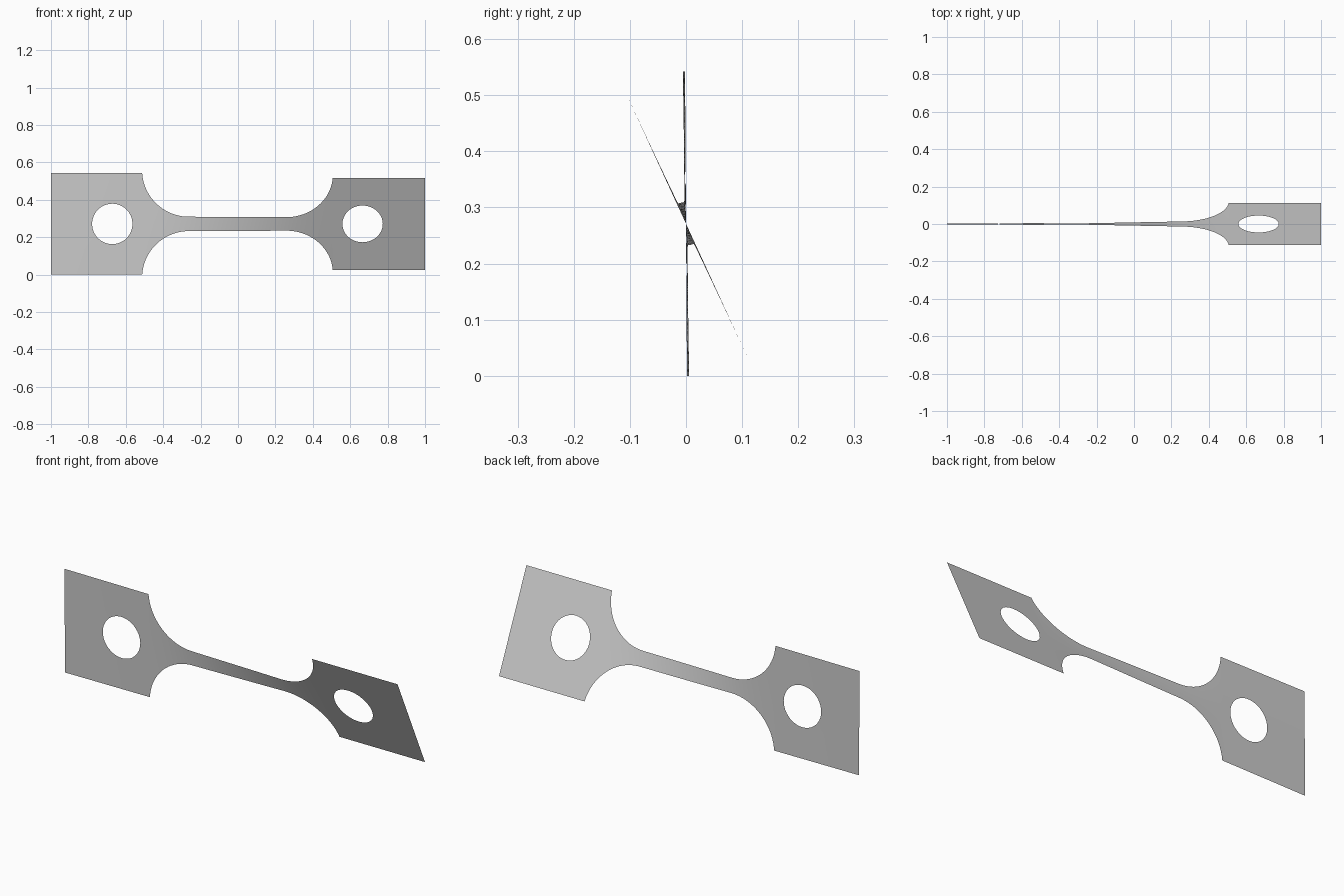
import bpy, bmesh, math

cube = bpy.data.objects.get("Cube")
if cube:
    bpy.data.objects.remove(cube)

MID_Z, HALF = 0.271, 0.271      # mid height and half width of the grips
NECK_X, NECK_HALF, FILLET = 0.26, 0.0385, 0.25
HOLE_X, HOLE_R = 0.669, 0.108
SHIFT = -0.003
ROWS, RINGS = 16, 5

steel = bpy.data.materials.new("plain grey")
steel.use_nodes = True
grey = (0.6, 0.6, 0.6, 1)
steel.diffuse_color = grey
steel.node_tree.nodes["Principled BSDF"].inputs["Base Color"].default_value = grey

# Outline of the waist: straight neck flaring through a round fillet at each end
end_angle = math.acos((NECK_HALF + FILLET - HALF) / FILLET)
flare = [(NECK_X + FILLET * math.sin(a), NECK_HALF + FILLET * (1 - math.cos(a)))
         for a in (end_angle * i / 20 for i in range(1, 21))]
neck = [(-NECK_X + 2 * NECK_X * i / 24, NECK_HALF) for i in range(25)]
waist = [(-x, h) for x, h in reversed(flare)] + neck + flare
inner_x = flare[-1][0]

# Twist grows faster where the strip is narrow
START, FULL = math.radians(1.2), math.radians(24.7)
travel = [0.0]
for (x0, h0), (x1, h1) in zip(waist, waist[1:]):
    travel.append(travel[-1] + (x1 - x0) * 2 / (h0 + h1))
twist = [START + (FULL - START) * t / travel[-1] for t in travel]


def twist_at(x):
    if x <= waist[0][0]:
        return START * (0.3 + 0.7 * (x + 1) / (1 - inner_x))
    for i in range(len(waist) - 1):
        x0, x1 = waist[i][0], waist[i + 1][0]
        if x <= x1:
            return twist[i] + (twist[i + 1] - twist[i]) * (x - x0) / (x1 - x0)
    return FULL


def add_sheet(bm, columns, closed):
    """Quads between neighbouring columns of flat (x, height) points."""
    verts = [[bm.verts.new((x, 0, h)) for x, h in col] for col in columns]
    for a, b in zip(verts, verts[1:]):
        count = len(a)
        for i in range(count if closed else count - 1):
            j = (i + 1) % count
            bm.faces.new((a[i], b[i], b[j], a[j]))


bm = bmesh.new()
rows = [2 * i / ROWS - 1 for i in range(ROWS + 1)]

# Waist
add_sheet(bm, [[(x, h * t) for t in rows] for x, h in waist], False)

# Grips: rings running from the round hole out to the square edge
for side in (-1, 1):
    outer_x = 1 - side * SHIFT
    mid = (inner_x + outer_x) / 2
    reach = (outer_x - inner_x) / 2
    edge = [(inner_x, -HALF * t) for t in rows[:-1]]
    edge += [(mid + reach * t, -HALF) for t in rows[:-1]]
    edge += [(outer_x, HALF * t) for t in rows[:-1]]
    edge += [(mid - reach * t, HALF) for t in rows[:-1]]
    rings = []
    for k in range(RINGS + 1):
        ring = []
        for x, h in edge:
            d = math.hypot(x - HOLE_X, h)
            s = HOLE_R / d + (1 - HOLE_R / d) * k / RINGS
            ring.append((side * (HOLE_X + (x - HOLE_X) * s), h * s))
        rings.append(ring)
    add_sheet(bm, rings, True)

bmesh.ops.remove_doubles(bm, verts=bm.verts, dist=0.0005)
bmesh.ops.recalc_face_normals(bm, faces=bm.faces)
bm.faces.ensure_lookup_table()
bm.normal_update()
if bm.faces[0].normal.y > 0:
    bmesh.ops.reverse_faces(bm, faces=bm.faces)

# Twist the flat sheet about its long axis
for v in bm.verts:
    a, h = twist_at(v.co.x), v.co.z
    v.co = (v.co.x + SHIFT, -h * math.sin(a), MID_Z + h * math.cos(a))

mesh = bpy.data.meshes.new("twisted_test_strip")
bm.to_mesh(mesh)
bm.free()
mesh.materials.append(steel)
strip = bpy.data.objects.new("twisted_test_strip", mesh)
bpy.context.collection.objects.link(strip)
for p in mesh.polygons:
    p.use_smooth = True
